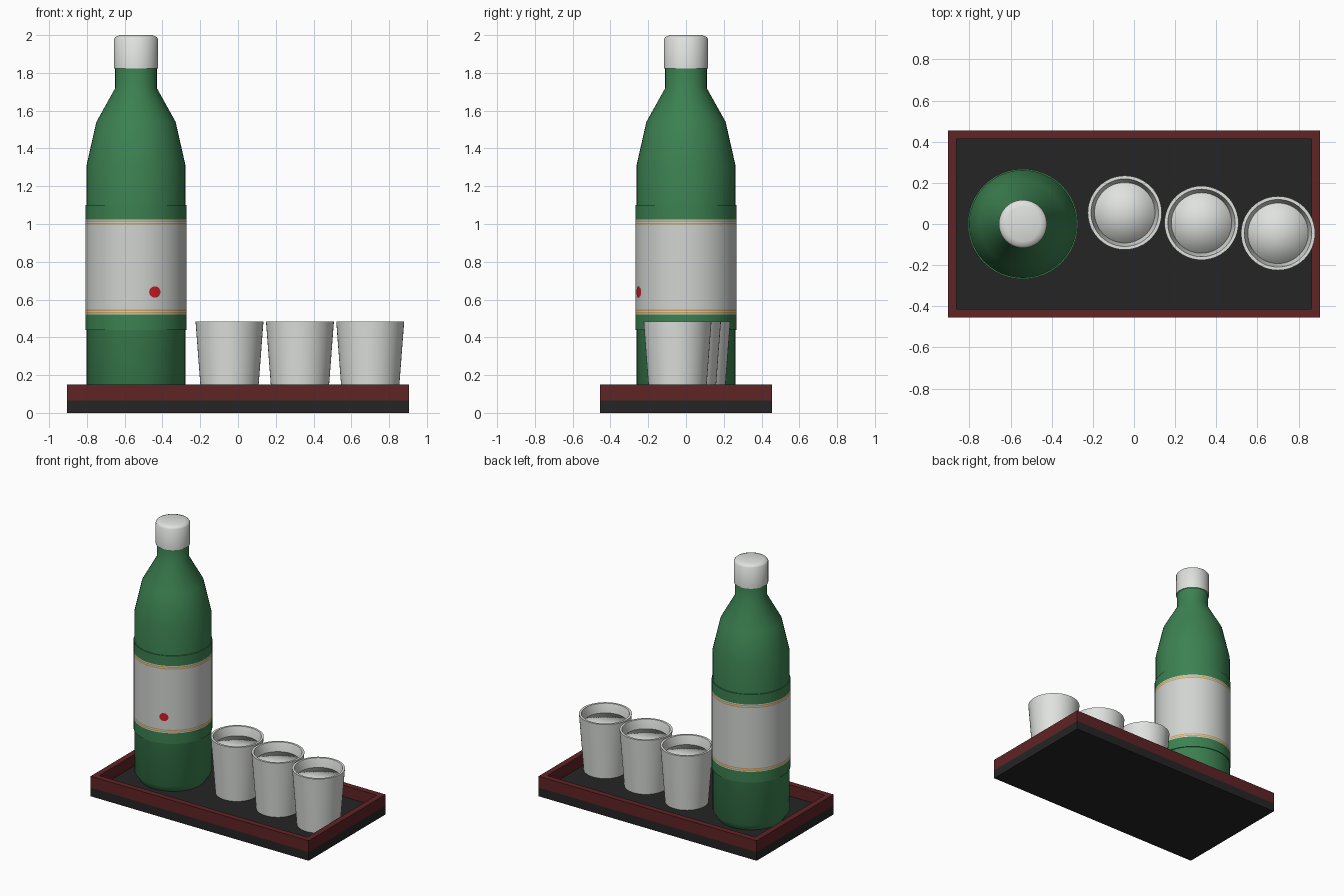
import bpy, bmesh, math

cube = bpy.data.objects.get("Cube")
if cube:
    bpy.data.objects.remove(cube, do_unlink=True)


def material(name, r, g, b):
    m = bpy.data.materials.new(name)
    m.use_nodes = True
    m.diffuse_color = (r, g, b, 1)
    m.node_tree.nodes["Principled BSDF"].inputs["Base Color"].default_value = (r, g, b, 1)
    return m


green = material("bottle_green", 0.045, 0.22, 0.082)
white = material("porcelain_white", 0.74, 0.76, 0.73)
paper = material("label_paper", 0.64, 0.66, 0.64)
gold = material("label_gold", 0.62, 0.38, 0.13)
red = material("seal_red", 0.6, 0.012, 0.018)
wood = material("dark_red_wood", 0.115, 0.017, 0.018)
black = material("black_lacquer", 0.018, 0.018, 0.018)


def finish(name, bm, mats, angle=None):
    """Turn a bmesh into an object; angle sets smooth shading with sharp edges."""
    bmesh.ops.recalc_face_normals(bm, faces=bm.faces[:])
    mesh = bpy.data.meshes.new(name)
    bm.to_mesh(mesh)
    bm.free()
    for m in mats:
        mesh.materials.append(m)
    ob = bpy.data.objects.new(name, mesh)
    bpy.context.collection.objects.link(ob)
    if angle is not None:
        bpy.ops.object.select_all(action="DESELECT")
        ob.select_set(True)
        bpy.context.view_layer.objects.active = ob
        bpy.ops.object.shade_smooth_by_angle(angle=math.radians(angle))
    return ob


def lathe(name, profile, mats, x, y, angle=35, pick=None, sides=48):
    """Revolve (radius, z) points about a vertical axis at x, y."""
    bm = bmesh.new()
    rings = []
    for r, z in profile:
        count = sides if r > 0 else 1
        rings.append([bm.verts.new((x + r * math.cos(math.tau * i / sides),
                                    y + r * math.sin(math.tau * i / sides), z))
                      for i in range(count)])
    for a, b in zip(rings, rings[1:]):
        for i in range(sides):
            j = (i + 1) % sides
            corners = [a[i % len(a)], a[j % len(a)], b[j % len(b)], b[i % len(b)]]
            f = bm.faces.new(list(dict.fromkeys(corners)))
            if pick:
                f.material_index = pick(f.calc_center_median().z)
    return finish(name, bm, mats, angle)


# Tray: lacquered base with a raised wooden rim
HX, HY, FLOOR, TOP, RIM = 0.905, 0.455, 0.065, 0.15, 0.043
bm = bmesh.new()
bmesh.ops.create_cube(bm, size=1)
for v in bm.verts:
    v.co = (v.co.x * 2 * HX, v.co.y * 2 * HY, (v.co.z + 0.5) * FLOOR)
finish("tray_base", bm, [black])

bm = bmesh.new()
loops = []
for inset, z in ((0, FLOOR), (0, TOP), (RIM, TOP), (RIM, FLOOR)):
    loops.append([bm.verts.new((sx * (HX - inset), sy * (HY - inset), z))
                  for sx, sy in ((-1, -1), (1, -1), (1, 1), (-1, 1))])
for a, b in zip(loops, loops[1:] + loops[:1]):
    for i in range(4):
        j = (i + 1) % 4
        bm.faces.new((a[i], a[j], b[j], b[i]))
finish("tray_rim", bm, [wood])

# Bottle body and cap
BX, BY = -0.54, 0.0
lathe("bottle", [(0, FLOOR), (0.225, FLOOR), (0.262, 0.12), (0.262, 1.31), (0.21, 1.54),
                 (0.11, 1.72), (0.11, 1.85), (0, 1.85)], [green], BX, BY)
lathe("bottle_cap", [(0, 1.823), (0.117, 1.823), (0.117, 1.98), (0.108, 1.991),
                     (0.085, 2.0), (0, 2.0)], [white], BX, BY, angle=50)

# Wrapped sleeve: green ends, paper label, gold lines near its edges
LOW, HIGH, R = 0.52, 1.025, 0.268
lines = [0, 0.006, 0.014, 0.019, 0.027]
heights = [0.44] + [LOW + d for d in lines] + [HIGH - d for d in reversed(lines)] + [1.10]


def sleeve_colour(z):
    if not LOW < z < HIGH:
        return 0
    d = min(z - LOW, HIGH - z)
    return 2 if lines[1] < d < lines[2] or lines[3] < d < lines[4] else 1


lathe("label_sleeve", [(0.26, 0.44)] + [(R, z) for z in heights] + [(0.26, 1.10)],
      [green, paper, gold], BX, BY, pick=sleeve_colour)

# Round red mark, a thin plate bent around the label
bm = bmesh.new()


def on_label(u, z):
    a = 0.38 + u / R
    return bm.verts.new((BX + (R + 0.003) * math.sin(a), BY - (R + 0.003) * math.cos(a), z))


hub = on_label(0, 0.64)
ring = [on_label(0.032 * math.cos(math.tau * i / 16), 0.64 + 0.03 * math.sin(math.tau * i / 16))
        for i in range(16)]
for i in range(16):
    bm.faces.new((hub, ring[i], ring[(i + 1) % 16]))
seal = finish("label_seal", bm, [red])
if seal.data.polygons[0].normal.y > 0:
    seal.data.flip_normals()

# Three cups, each with a soft-shaded filling
cup = [(0, FLOOR), (0.148, FLOOR), (0.18, 0.485), (0.164, 0.485), (0.145, 0.41),
       (0.135, 0.10), (0, 0.10)]
filling = [(0, 0.42), (0.147, 0.42), (0.136, 0.11), (0, 0.11)]
for n, (x, y) in enumerate(((-0.045, 0.055), (0.328, 0.005), (0.70, -0.045)), 1):
    lathe(f"cup_{n}", cup, [white], x, y)
    lathe(f"cup_filling_{n}", filling, [white], x, y, angle=180)
